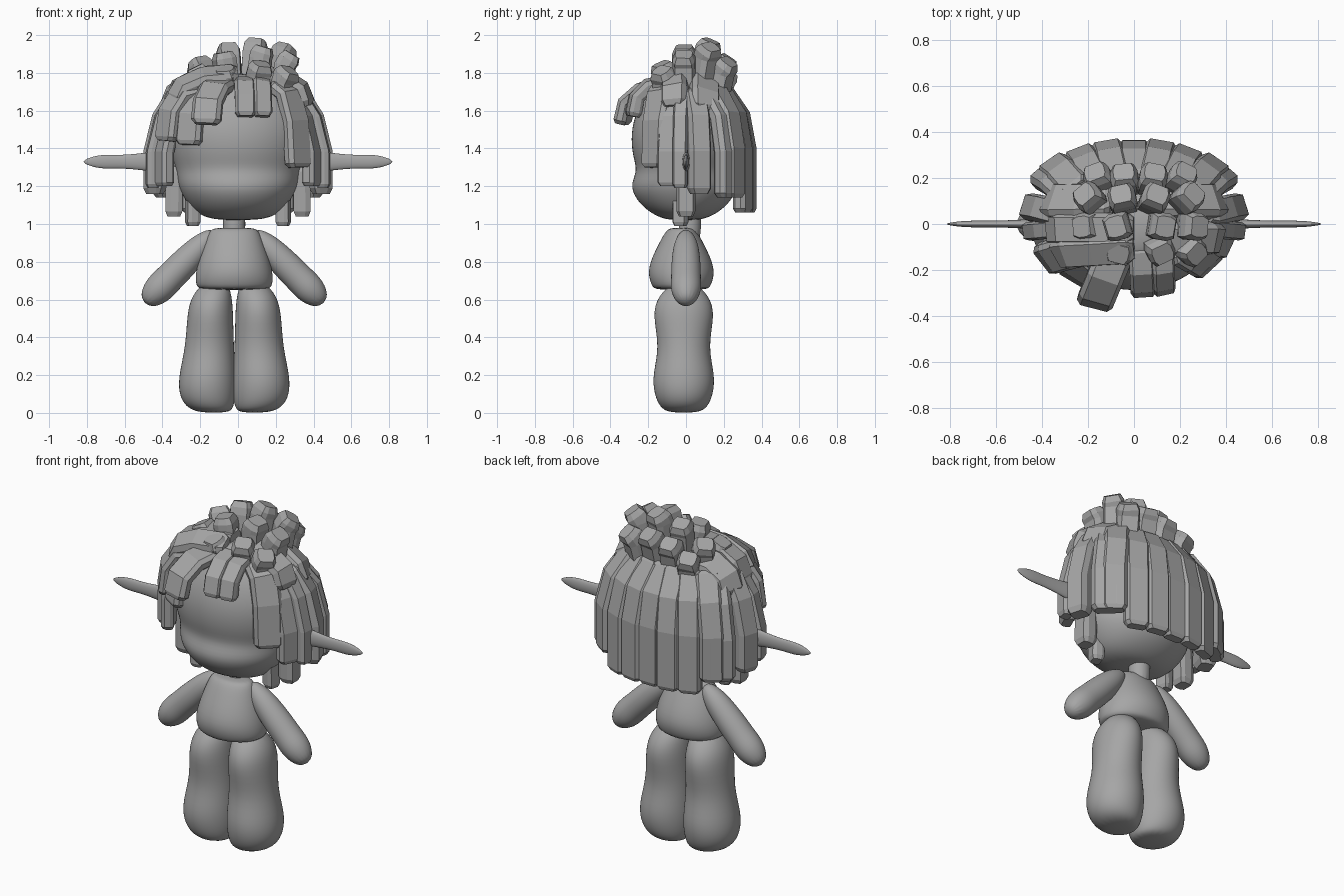
import bpy, bmesh, math
from mathutils import Vector

cube = bpy.data.objects.get("Cube")
if cube:
    bpy.data.objects.remove(cube, do_unlink=True)

GREY = (0.38, 0.38, 0.38, 1)
grey = bpy.data.materials.new("plain_grey")
grey.use_nodes = True
grey.diffuse_color = GREY
shader = next(node for node in grey.node_tree.nodes if node.type == 'BSDF_PRINCIPLED')
shader.inputs["Base Color"].default_value = GREY

UP = Vector((0, 0, 1))
FRONT = Vector((0, -1, 0))
CENTRE = Vector((0, 0, 1.4))

# Cross-sections: round for the body, chamfered block for the hair
ROUND = [(math.cos(math.tau * i / 16), math.sin(math.tau * i / 16)) for i in range(16)]
BLOCK = [(1, -.5), (1, .4), (.75, 1), (-.75, 1), (-1, .4), (-1, -.5), (-.8, -1), (.8, -1)]


def skin(name, section, path, sizes, outs, axes, smooth):
    """Skin a cross-section along a path and close both ends."""
    bm = bmesh.new()
    rings = []
    for point, (width, depth), out, axis in zip(path, sizes, outs, axes):
        side = axis.cross(out).normalized()
        face = side.cross(axis)
        rings.append([bm.verts.new(point + side * u * width + face * v * depth)
                      for u, v in section])
    count = len(section)
    for lower, upper in zip(rings, rings[1:]):
        for i in range(count):
            j = (i + 1) % count
            bm.faces.new((lower[i], lower[j], upper[j], upper[i]))
    bm.faces.new(rings[0])
    bm.faces.new(rings[-1])
    bmesh.ops.recalc_face_normals(bm, faces=bm.faces)
    for face in bm.faces:
        face.smooth = smooth
    mesh = bpy.data.meshes.new(name)
    bm.to_mesh(mesh)
    bm.free()
    mesh.materials.append(grey)
    obj = bpy.data.objects.new(name, mesh)
    bpy.context.collection.objects.link(obj)
    if smooth:
        soften = obj.modifiers.new("soften", 'SUBSURF')
        soften.levels = soften.render_levels = 2


def loft(name, x, y, levels, lean=0):
    """Stack rings of height, half width and half depth; lean shifts wide rings."""
    path = [Vector((x + lean * width, y, height)) for height, width, depth in levels]
    sizes = [level[1:] for level in levels]
    count = len(levels)
    skin(name, ROUND, path, sizes, [FRONT] * count, [UP] * count, True)


def limb(name, start, end, radii, flatness=1):
    """Straight tapering limb with evenly spaced radii."""
    start, end = Vector(start), Vector(end)
    count = len(radii)
    path = [start.lerp(end, i / (count - 1)) for i in range(count)]
    axis = (end - start).normalized()
    skin(name, ROUND, path, [(r, r * flatness) for r in radii],
         [FRONT] * count, [axis] * count, True)


def lock(name, path, width, depth=.035, upright=False):
    """Faceted hair lock with chamfered ends, lying flat on the head."""
    path = [Vector(point) for point in path]
    first = (path[1] - path[0]).normalized()
    final = (path[-1] - path[-2]).normalized()
    bevel = depth * .6
    path = [path[0], path[0] + first * bevel, *path[1:-1], path[-1] - final * bevel, path[-1]]
    scales = [.7] + [1] * (len(path) - 2) + [.75]
    axes = [(after - before).normalized() for before, after in zip(path, path[2:])]
    outs = [point - CENTRE for point in path]
    for out in outs:
        out.y *= 2
        if upright:
            out.z = 0
    skin(name, BLOCK, path, [(width * s, depth * s) for s in scales],
         outs, [first, *axes, final], False)


def hang(name, x, y, top, low, width, depth=.035):
    """Lock that leaves the scalp, rounds the head and hangs straight."""
    lock(name, [(x * .7, y * .6, top), (x * .9, y * .9, top - .14),
                (x, y, top - .32), (x, y, low)], width, depth)


def drape(name, root, tip, width, depth=.035):
    """Lock that arcs outward from its root and drops to its tip."""
    root, tip = Vector(root), Vector(tip)
    corner = Vector((tip.x, tip.y, root.z))
    steps = [i / 3 for i in range(4)]
    lock(name, [root.lerp(corner, s).lerp(corner.lerp(tip, s), s) for s in steps], width, depth)


# Head with full cheeks, short neck and flared torso
loft("head", 0, -.01, [
    (1.02, .1, .08), (1.04, .2, .15), (1.1, .27, .24), (1.2, .33, .3), (1.28, .33, .25),
    (1.36, .36, .28), (1.48, .38, .29), (1.6, .36, .26), (1.72, .28, .2), (1.8, .14, .1)])
loft("neck", -.02, .02, [(.9, .06, .06), (1, .06, .06), (1.1, .06, .06)])
loft("torso", -.02, -.025, [
    (.65, .18, .14), (.67, .21, .16), (.76, .21, .19), (.9, .16, .12), (.97, .13, .08), (.98, .1, .05)])

# Paired limbs, with the body sitting slightly to one side
BODY_X = -.02
for side, sign in (("left", 1), ("right", -1)):
    limb(side + "_arm", (BODY_X + sign * .1, 0, .96), (BODY_X + sign * .475, 0, .58),
         [.03, .065, .075, .08, .08, .085, .04])
    loft(side + "_leg", BODY_X + sign * .065, -.012, [
        (0, .08, .08), (.03, .13, .13), (.1, .155, .16), (.2, .155, .17), (.35, .13, .13),
        (.52, .125, .17), (.62, .11, .14), (.7, .06, .05)], sign * .5)
    limb(side + "_ear", (sign * .3, 0, 1.33), (sign * .82, 0, 1.33),
         [.07, .065, .05, .04, .035, .04, .01], .4)

    # Side hair around the ears
    hang(side + "_rear_lock", sign * .38, .22, 1.7, 1.14, .08, .04)
    hang(side + "_side_lock", sign * .44, .07, 1.7, 1.16, .06, .05)
    hang(side + "_ear_lock", sign * .45, -.03, 1.7, 1.19, .04)
    hang(side + "_temple_lock", sign * .39, -.09, 1.7, 1.2, .06)
    drape(side + "_low_lock", (sign * .32, 0, 1.3), (sign * .34, 0, 1.04), .05, .045)
    drape(side + "_nape_lock", (sign * .22, -.03, 1.3), (sign * .24, -.03, .99), .04)

# Curtain of back panels following the curve of the head
PANELS = 7
for i in range(PANELS):
    x = .7 * (i / (PANELS - 1) - .5)
    low = 1.06 if abs(x) < .3 else 1.14
    hang("back_panel", x, .33 - max(abs(x) - .16, 0) * .4, 1.72, low, .068)

# Fringe swept across the forehead
drape("fringe_tip", (-.07, -.1, 1.74), (-.17, -.34, 1.53), .08)
drape("fringe_middle", (.03, -.1, 1.75), (.04, -.29, 1.57), .055)
drape("fringe_left", (.12, -.1, 1.75), (.13, -.28, 1.57), .05)
drape("brow_right", (-.14, -.1, 1.7), (-.26, -.22, 1.42), .075)
drape("brow_left", (.2, -.1, 1.74), (.32, -.17, 1.3), .08)
drape("outer_right", (-.2, -.1, 1.72), (-.38, -.15, 1.44), .075)

# Swept chunks between fringe and crown
drape("sweep_high", (0, -.1, 1.78), (-.32, -.12, 1.64), .07, .05)
drape("sweep_low", (0, -.02, 1.8), (-.35, -.02, 1.62), .07, .05)
drape("sweep_left", (.1, -.06, 1.78), (.35, -.06, 1.62), .07, .05)
drape("sweep_rear", (.1, .1, 1.76), (.36, .1, 1.6), .08, .04)
drape("sweep_rear_right", (-.1, .1, 1.76), (-.36, .1, 1.6), .08, .04)

# Rows of crown tufts, tallest near the middle, with tips curling outward
tuft_rows = [(.19, 1.88, (-.15, -.04, .08, .2)), (.11, 1.97, (-.19, -.05, .09, .23)),
             (-.01, 1.94, (-.2, -.07, .12, .25)), (-.11, 1.85, (-.19, -.06, .11, .24))]
for y, height, columns in tuft_rows:
    for x in columns:
        z = height - 1.4 * (x - .08) ** 2
        lock("crown_tuft", [(x * .8, y * .7, 1.62), (x * .95, y * .9, z - .14),
                            (x, y, z - .06), (x * 1.15, y * 1.2, z)], .06, .055, upright=True)
